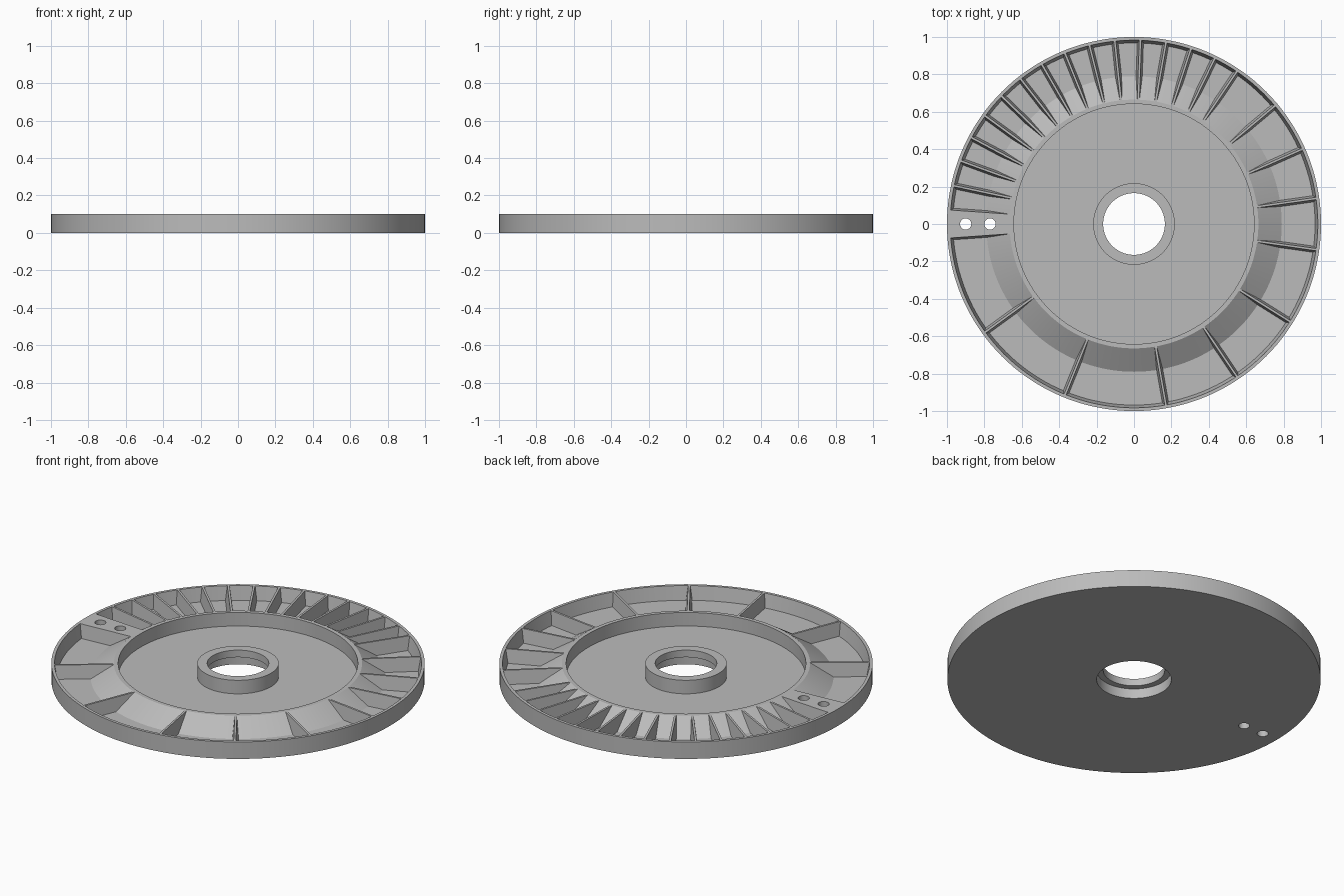
import bpy, bmesh, math
from mathutils import Vector

cube = bpy.data.objects.get("Cube")
if cube:
    bpy.data.objects.remove(cube, do_unlink=True)

SEGMENTS = 144
TOP, FLOOR = 0.1, 0.02

grey = bpy.data.materials.new("plain grey")
grey.use_nodes = True
colour = (0.5, 0.5, 0.5, 1)
grey.diffuse_color = colour
grey.node_tree.nodes["Principled BSDF"].inputs["Base Color"].default_value = colour


def finish(name, bm):
    bmesh.ops.recalc_face_normals(bm, faces=bm.faces[:])
    mesh = bpy.data.meshes.new(name)
    bm.to_mesh(mesh)
    bm.free()
    mesh.materials.append(grey)
    obj = bpy.data.objects.new(name, mesh)
    bpy.context.collection.objects.link(obj)
    return obj


def loft(bm, sections, closed):
    """Skin matching closed sections, capping the ends of an open run."""
    rings = [[bm.verts.new(p) for p in s] for s in sections]
    pairs = list(zip(rings, rings[1:]))
    if closed:
        pairs.append((rings[-1], rings[0]))
    else:
        bm.faces.new(rings[0])
        bm.faces.new(rings[-1])
    count = len(rings[0])
    for a, b in pairs:
        for i in range(count):
            j = (i + 1) % count
            bm.faces.new((a[i], a[j], b[j], b[i]))


def lathe(name, profile):
    bm = bmesh.new()
    angles = [math.tau * i / SEGMENTS for i in range(SEGMENTS)]
    loft(bm, [[(r * math.cos(a), r * math.sin(a), z) for r, z in profile]
              for a in angles], True)
    return finish(name, bm)


def web(name, start, end, steps):
    """Drafted radial wall between two angles, from the ring to the rim."""
    outline = [(0.66, 0.01, 0.018), (0.976, 0.01, 0.018),
               (0.983, TOP, 0.006), (0.665, TOP, 0.006)]
    bm = bmesh.new()
    sections = []
    for i in range(steps + 1):
        t = i / steps
        a = math.radians(start + (end - start) * t)
        out = Vector((math.cos(a), math.sin(a), 0))
        side = Vector((-out.y, out.x, 0))
        sections.append([out * r + side * half * (2 * t - 1) + Vector((0, 0, z))
                         for r, z, half in outline])
    loft(bm, sections, False)
    return finish(name, bm)


# Dished disc: counterbored hub, flat floor, ring with sloped flank, outer rim
disc = lathe("disc", [
    (0.2, 0), (1, 0), (1, TOP), (0.983, TOP), (0.968, FLOOR),
    (0.79, FLOOR), (0.665, TOP), (0.642, TOP), (0.642, FLOOR),
    (0.218, FLOOR), (0.218, TOP), (0.165, TOP), (0.165, 0.058), (0.2, 0.058)])

# Solid block that carries the two pin holes
block = web("pin_hole_block", 176, 184, 8)

# Ribs, with pockets widening in four groups around the disc
angle = 176
ribs = []
for pitch, count in ((8, 15), (16, 4), (24, 3), (32, 2)):
    for _ in range(count):
        angle -= pitch
        ribs.append(web(f"rib_{len(ribs) + 1}", angle, angle, 1))

# Pin holes through the block and the disc
bm = bmesh.new()
for x in (-0.9, -0.77):
    geom = bmesh.ops.create_cone(bm, cap_ends=True, segments=32,
                                 radius1=0.03, radius2=0.03, depth=0.4)
    bmesh.ops.translate(bm, verts=geom["verts"], vec=(x, 0, 0.05))
cutter = finish("pin_hole_cutter", bm)
cutter.hide_render = True

for obj in (disc, block):
    bpy.context.view_layer.objects.active = obj
    mod = obj.modifiers.new("pin holes", "BOOLEAN")
    mod.operation = "DIFFERENCE"
    mod.solver = "EXACT"
    mod.object = cutter
    bpy.ops.object.modifier_apply(modifier=mod.name)
bpy.data.objects.remove(cutter, do_unlink=True)

# Smooth the round surfaces, keep the edges crisp
bpy.ops.object.select_all(action="DESELECT")
for obj in [disc, block]:
    obj.select_set(True)
bpy.context.view_layer.objects.active = disc
bpy.ops.object.shade_smooth_by_angle(angle=math.radians(25))
